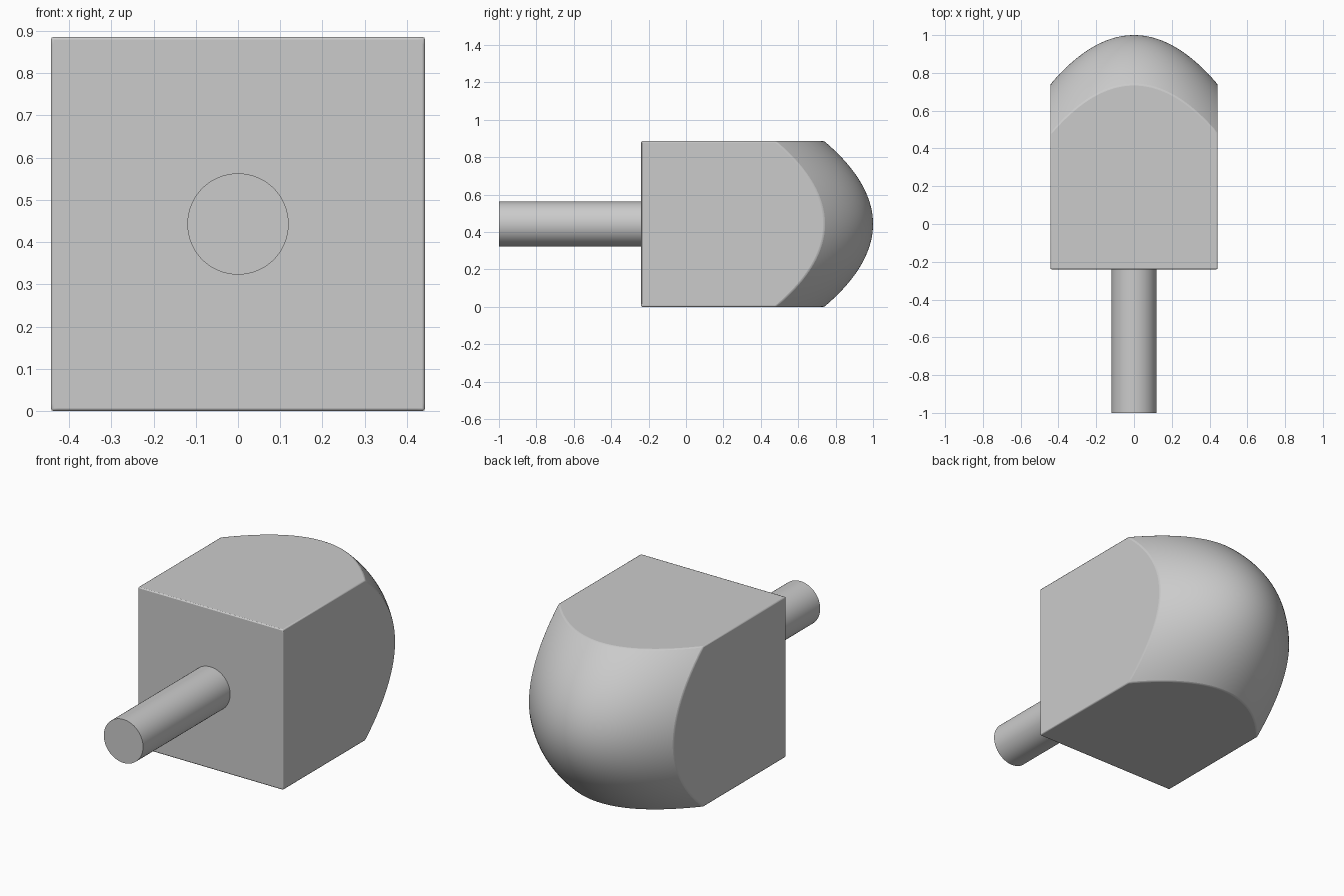
import bpy
import bmesh
import math

if "Cube" in bpy.data.objects:
    bpy.data.objects.remove(bpy.data.objects["Cube"], do_unlink=True)

HALF = 0.443      # half width of the square head
FRONT = -0.24     # front face of the head
CROWN = 1.33      # curvature of the domed back

grey = bpy.data.materials.new("plain grey")
grey.use_nodes = True
grey.diffuse_color = (0.6, 0.6, 0.6, 1)
grey.node_tree.nodes["Principled BSDF"].inputs["Base Color"].default_value = grey.diffuse_color


def finish(bm, name):
    bmesh.ops.recalc_face_normals(bm, faces=bm.faces[:])
    mesh = bpy.data.meshes.new(name)
    bm.to_mesh(mesh)
    bm.free()
    mesh.materials.append(grey)
    obj = bpy.data.objects.new(name, mesh)
    bpy.context.collection.objects.link(obj)
    bpy.ops.object.select_all(action='DESELECT')
    obj.select_set(True)
    bpy.context.view_layer.objects.active = obj
    bpy.ops.object.shade_smooth_by_angle(angle=math.radians(30))
    return obj


# Square head: paraboloid dome over a square, walls drawn straight to the front
bm = bmesh.new()
bmesh.ops.create_grid(bm, x_segments=48, y_segments=48, size=HALF)
for v in bm.verts:
    x, z = v.co.x, v.co.y
    v.co = (x, 1 - CROWN * (x * x + z * z), z + HALF)
rim = [e for e in bm.edges if e.is_boundary]
walls = bmesh.ops.extrude_edge_only(bm, edges=rim)["geom"]
for v in walls:
    if isinstance(v, bmesh.types.BMVert):
        v.co.y = FRONT
bmesh.ops.contextual_create(bm, geom=[e for e in bm.edges if e.is_boundary])
head = finish(bm, "domed_head")
bevel = head.modifiers.new("softened edges", 'BEVEL')
bevel.width = 0.006
bevel.segments = 2
bevel.limit_method = 'ANGLE'
bevel.angle_limit = math.radians(35)

# Round shank, sunk slightly into the head
bm = bmesh.new()
bmesh.ops.create_cone(bm, cap_ends=True, segments=64, radius1=0.12, radius2=0.12, depth=0.78)
for v in bm.verts:
    v.co = (v.co.x, v.co.z - 0.61, v.co.y + HALF)
finish(bm, "round_shank")
